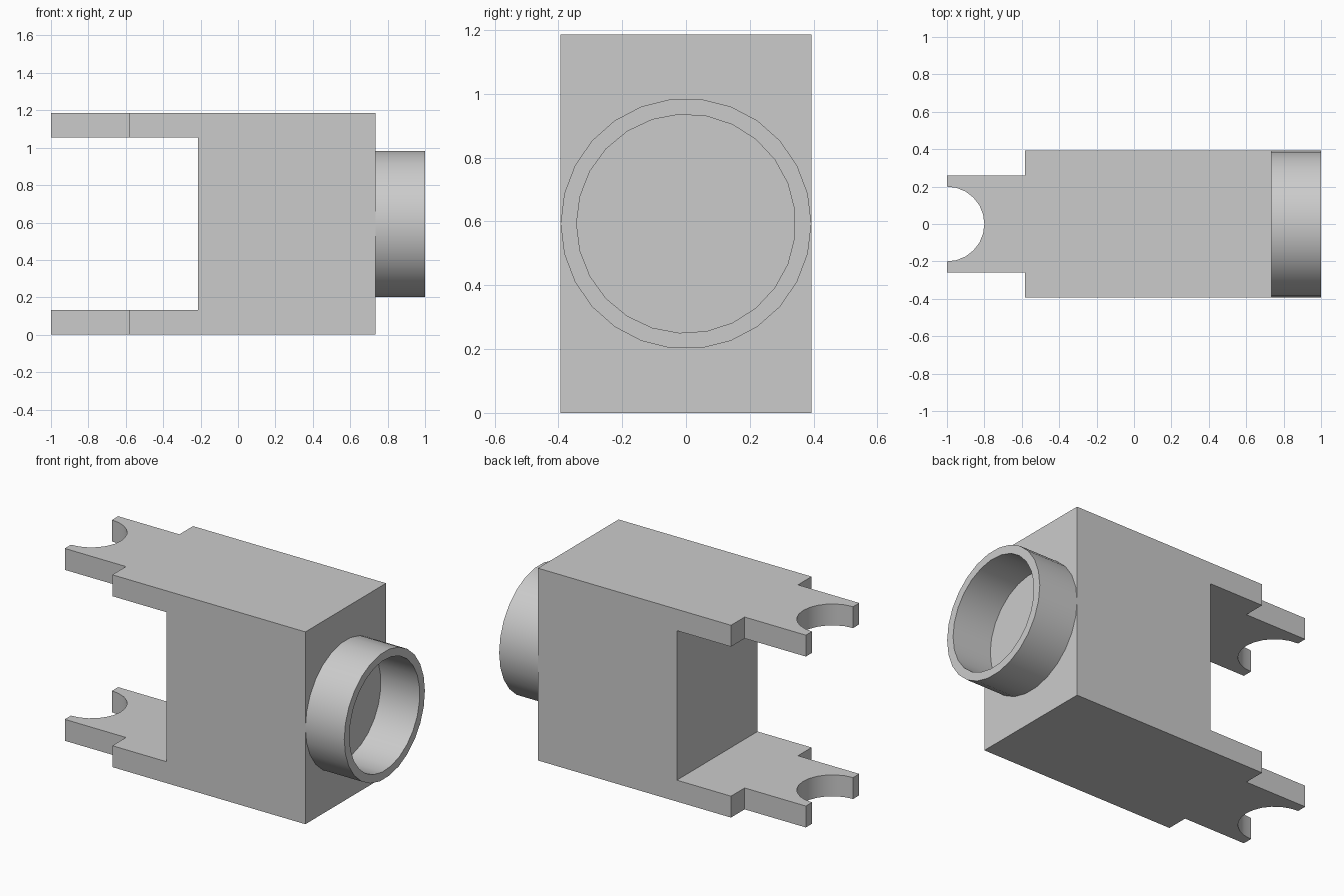
import bpy, bmesh
from math import cos, sin, pi

if "Cube" in bpy.data.objects:
    bpy.data.objects.remove(bpy.data.objects["Cube"])

HEIGHT, HALF_Y = 1.186, 0.393
FACE_X, STEP_X, OPEN_X = 0.735, -0.582, -0.213
PLATE, TONGUE, NOTCH = 0.132, 0.26, 0.2

grey = bpy.data.materials.new("plain grey")
grey.use_nodes = True
grey.diffuse_color = (0.6, 0.6, 0.6, 1)
grey.node_tree.nodes["Principled BSDF"].inputs["Base Color"].default_value = grey.diffuse_color


def make_object(name, bm):
    bmesh.ops.recalc_face_normals(bm, faces=bm.faces)
    mesh = bpy.data.meshes.new(name)
    bm.to_mesh(mesh)
    bm.free()
    mesh.materials.append(grey)
    obj = bpy.data.objects.new(name, mesh)
    bpy.context.collection.objects.link(obj)
    return obj


def prism(name, outline, z0, z1):
    bm = bmesh.new()
    base = bm.faces.new([bm.verts.new((x, y, z0)) for x, y in outline])
    top = bmesh.ops.extrude_face_region(bm, geom=[base])["geom"]
    verts = [g for g in top if isinstance(g, bmesh.types.BMVert)]
    bmesh.ops.translate(bm, verts=verts, vec=(0, 0, z1 - z0))
    return make_object(name, bm)


def smooth(obj):
    bpy.ops.object.select_all(action='DESELECT')
    obj.select_set(True)
    bpy.context.view_layer.objects.active = obj
    bpy.ops.object.shade_smooth_by_angle(angle=pi / 6)


# Forked body: plan outline with stepped tongue and round notch
arc = [(-1 + NOTCH * sin(pi * i / 12), NOTCH * cos(pi * i / 12)) for i in range(13)]
outline = [(-1, -TONGUE), (STEP_X, -TONGUE), (STEP_X, -HALF_Y), (FACE_X, -HALF_Y),
           (FACE_X, HALF_Y), (STEP_X, HALF_Y), (STEP_X, TONGUE), (-1, TONGUE)] + arc
body = prism("forked_body", outline, 0, HEIGHT)

# Opening between the two fork plates
cutter = prism("opening_cutter", [(-2, -1), (OPEN_X, -1), (OPEN_X, 1), (-2, 1)],
               PLATE, HEIGHT - PLATE)
cutter.hide_render = True
cut = body.modifiers.new("opening", 'BOOLEAN')
cut.operation = 'DIFFERENCE'
cut.solver = 'EXACT'
cut.object = cutter
bpy.context.view_layer.objects.active = body
bpy.ops.object.modifier_apply(modifier=cut.name)
bpy.data.objects.remove(cutter)
smooth(body)

# Round collar on the end face, open at its outer end
bm = bmesh.new()
rim_edges = []
for radius, sides in ((HALF_Y, 26), (0.343, 25)):
    rings = []
    for x in (FACE_X, 1):
        rings.append([bm.verts.new((x, -radius * cos(2 * pi * i / sides),
                                    HEIGHT / 2 + radius * sin(2 * pi * i / sides)))
                      for i in range(sides)])
    for i in range(sides):
        j = (i + 1) % sides
        bm.faces.new((rings[0][i], rings[0][j], rings[1][j], rings[1][i]))
        rim_edges.append(bm.edges.get((rings[1][i], rings[1][j])))
bmesh.ops.triangle_fill(bm, edges=rim_edges, use_beauty=True, normal=(1, 0, 0))
smooth(make_object("collar", bm))
